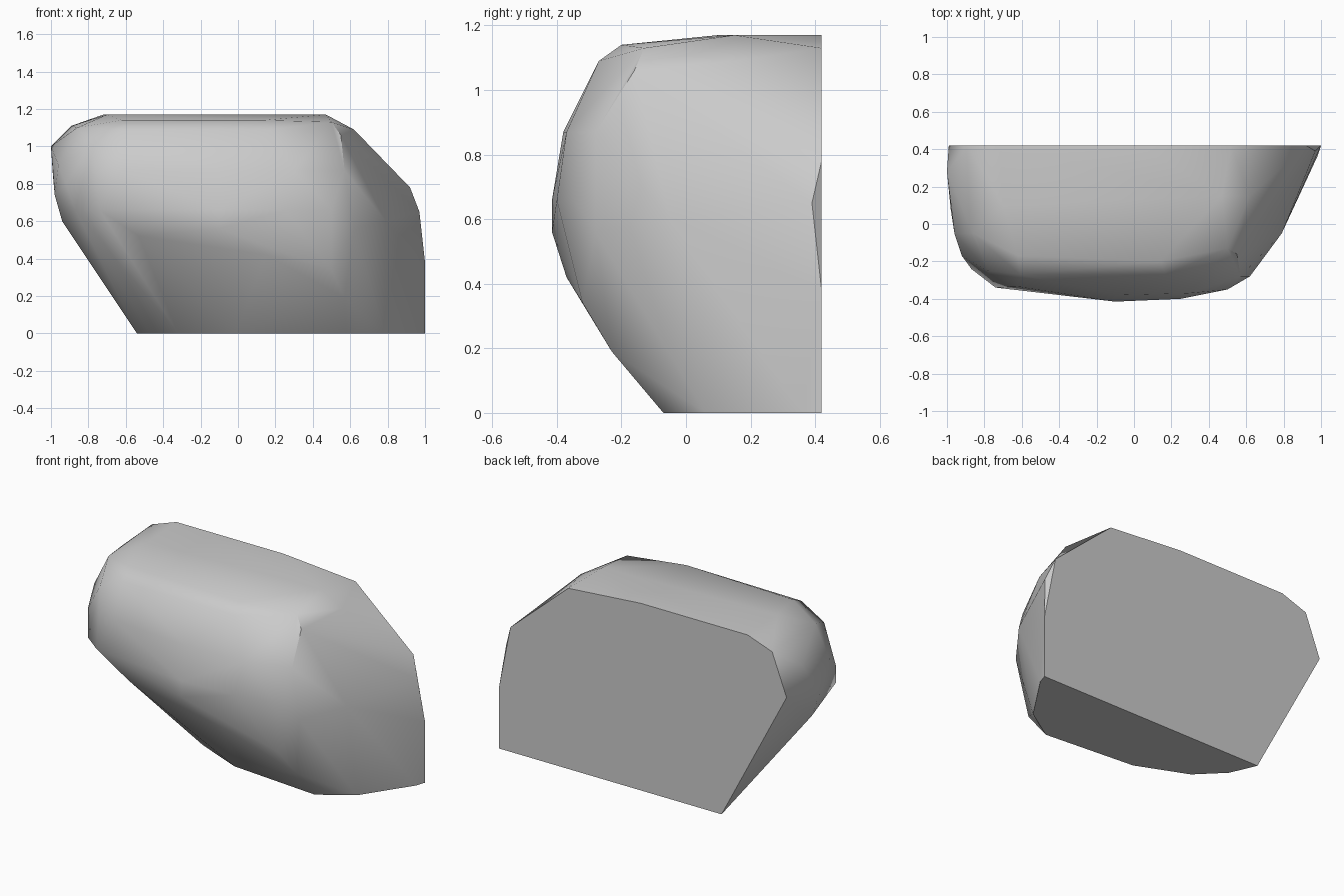
import bpy
import bmesh
import math

# Remove only the default cube
default_cube = bpy.data.objects.get("Cube")
if default_cube:
    bpy.data.objects.remove(default_cube, do_unlink=True)


def make_material(name, colour):
    material = bpy.data.materials.new(name)
    material.use_nodes = True
    material.diffuse_color = colour
    shader = material.node_tree.nodes.get("Principled BSDF")
    shader.inputs["Base Color"].default_value = colour
    shader.inputs["Roughness"].default_value = 0.8
    return material


def hull_object(name, points, material, smooth_angle):
    """Wrap a convex skin around the guide points and merge its flat areas."""
    bm = bmesh.new()
    for point in points:
        bm.verts.new(point)
    result = bmesh.ops.convex_hull(bm, input=bm.verts[:])
    unused = {item for key in ("geom_interior", "geom_unused") for item in result[key]
              if isinstance(item, bmesh.types.BMVert)}
    bmesh.ops.delete(bm, geom=list(unused), context="VERTS")
    bmesh.ops.dissolve_limit(bm, angle_limit=math.radians(1.5),
                             verts=bm.verts[:], edges=bm.edges[:])
    bmesh.ops.recalc_face_normals(bm, faces=bm.faces[:])
    mesh = bpy.data.meshes.new(name)
    bm.to_mesh(mesh)
    bm.free()
    mesh.materials.append(material)
    rock = bpy.data.objects.new(name, mesh)
    bpy.context.collection.objects.link(rock)
    bpy.ops.object.select_all(action="DESELECT")
    rock.select_set(True)
    bpy.context.view_layer.objects.active = rock
    bpy.ops.object.shade_smooth_by_angle(angle=math.radians(smooth_angle))
    return rock


def at_height(z, outline):
    return [(x, y, z) for x, y in outline]


def at_depth(y, outline):
    return [(x, y, z) for x, z in outline]


BACK = 0.42

# Flat cut back wall
back_wall = at_depth(BACK, [
    (-.54, 0), (1, 0), (1, .38), (.92, .78), (.52, 1.13),
    (.02, 1.17), (-.72, 1.17), (-.89, 1.11), (-.99, .85)])

# Flat footing
footing = at_height(0, [
    (.98, .36), (.78, .06), (.58, -.07), (-.01, -.02), (-.32, .11), (-.47, .26)])

# Top plateau and its rounded rim
plateau = at_height(1.17, [(.47, .15), (-.7, .1)])
rim = at_height(1.14, [(-.62, -.17), (.14, -.2)])
rim += at_height(1.09, [(-.61, -.27), (.17, -.27), (.62, .15)])
rim += [(.5, -.13, 1.13), (.55, -.16, 1.06), (-.78, -.25, 1.01), (-.86, -.05, 1.1)]

# Bulging front
front = at_height(.87, [(-.62, -.335), (-.1, -.38), (.3, -.37), (.57, -.28)])
front += at_height(.66, [(-.74, -.34), (-.1, -.415), (.25, -.4), (.5, -.35)])
front += at_height(.56, [(-.1, -.415), (.62, -.28)])
front += [(-.53, -.33, .52), (.15, -.37, .42), (.5, -.32, .34), (.57, -.23, .19)]

# Rounded ends
left_end = [(.79, -.05, .6), (.97, .39, .65)]
right_end = [(-1, .28, 1), (-.98, .08, .74), (-.94, .1, .6), (-.87, -.24, .66),
             (-.92, -.17, .8), (-.96, -.05, .9)]

stone = make_material("stone grey", (0.6, 0.6, 0.6, 1))
hull_object("boulder", back_wall + footing + plateau + rim + front + left_end + right_end,
            stone, 40)
